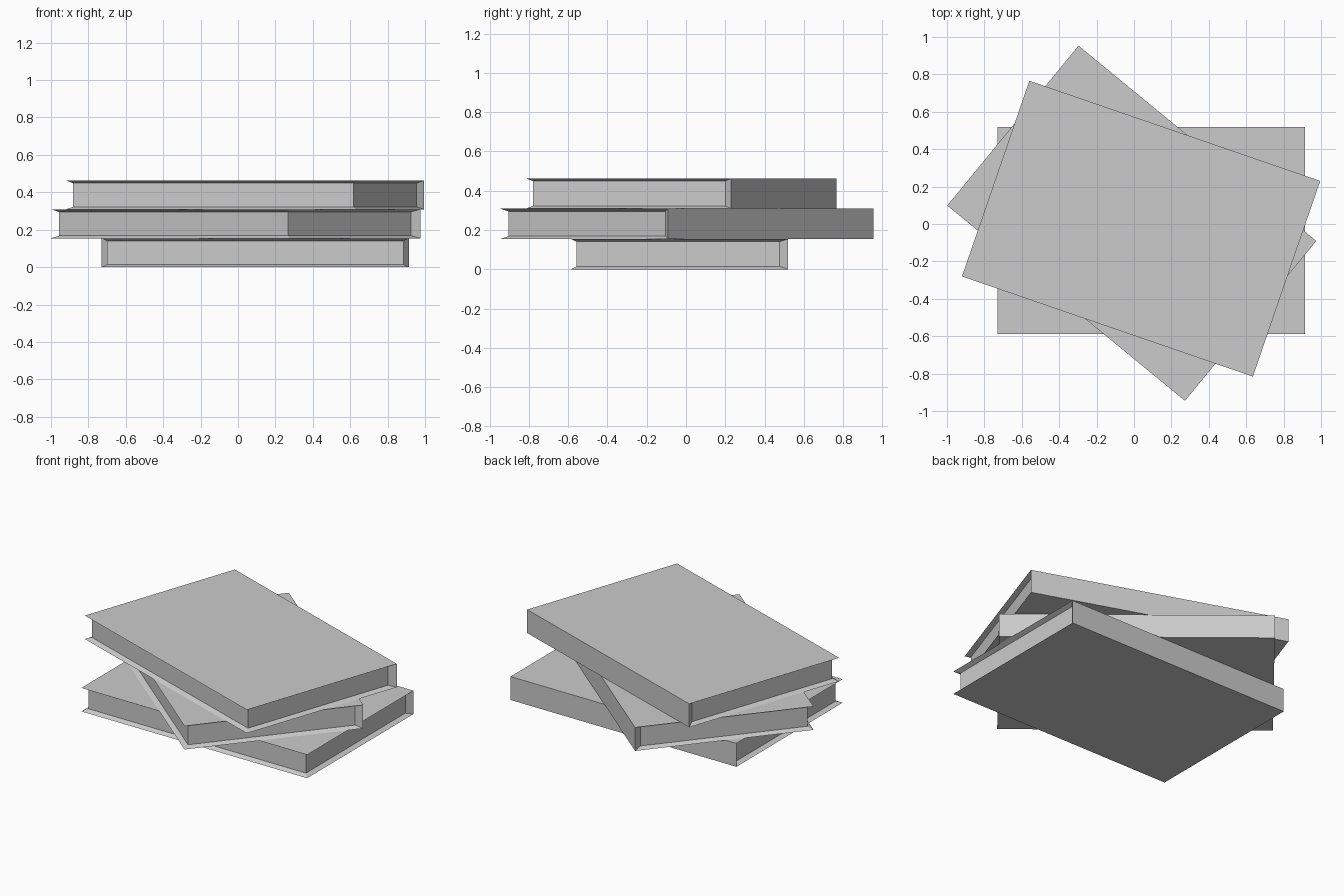
import bpy
import bmesh
from math import radians
from mathutils import Matrix

cube = bpy.data.objects.get("Cube")
if cube:
    bpy.data.objects.remove(cube, do_unlink=True)

LENGTH, DEPTH, THICK = 1.645, 1.106, 0.1543
INSET, LIP = 0.03, 0.014

grey = bpy.data.materials.new("plain_grey")
grey.use_nodes = True
grey.diffuse_color = (0.6, 0.6, 0.6, 1)
grey.node_tree.nodes["Principled BSDF"].inputs["Base Color"].default_value = (0.6, 0.6, 0.6, 1)


def ring(bm, half_x, front, back, z):
    """Four corners of a rectangle: front left, front right, back right, back left."""
    corners = ((-half_x, front), (half_x, front), (half_x, back), (-half_x, back))
    return [bm.verts.new((x, y, z)) for x, y in corners]


def make_book(name, x, y, level, angle):
    bm = bmesh.new()
    hx, hy = LENGTH / 2, DEPTH / 2

    # Cover outlines, with the recessed page block between them
    rings = [
        ring(bm, hx, -hy, hy, 0),
        ring(bm, hx - INSET, -hy + INSET, hy - 0.042, LIP),
        ring(bm, hx - INSET, -hy + INSET, hy - 0.042, THICK - LIP),
        ring(bm, hx, -hy, hy, THICK),
    ]
    bottom, low, high, top = rings
    bm.faces.new(bottom[::-1])
    bm.faces.new(top)

    # Three open sides: lower lip, pages, upper lip
    for a, b in ((0, 1), (1, 2), (3, 0)):
        for under, over in zip(rings, rings[1:]):
            bm.faces.new((under[a], under[b], over[b], over[a]))

    # Flat spine and the slanted strips joining it to the pages
    bm.faces.new((bottom[2], bottom[3], top[3], top[2]))
    for i in (2, 3):
        bm.faces.new((low[i], bottom[i], top[i], high[i]))

    bmesh.ops.recalc_face_normals(bm, faces=bm.faces)
    mesh = bpy.data.meshes.new(name)
    bm.to_mesh(mesh)
    bm.free()
    mesh.materials.append(grey)
    book = bpy.data.objects.new(name, mesh)
    book.matrix_world = (Matrix.Translation((x, y, level * THICK))
                         @ Matrix.Rotation(radians(angle), 4, "Z"))
    bpy.context.collection.objects.link(book)


# Stack of three twisted books
make_book("bottom_book", 0.092, -0.034, 0, 0)
make_book("middle_book", -0.012, 0.004, 1, -39.4)
make_book("top_book", 0.038, -0.025, 2, -19)
